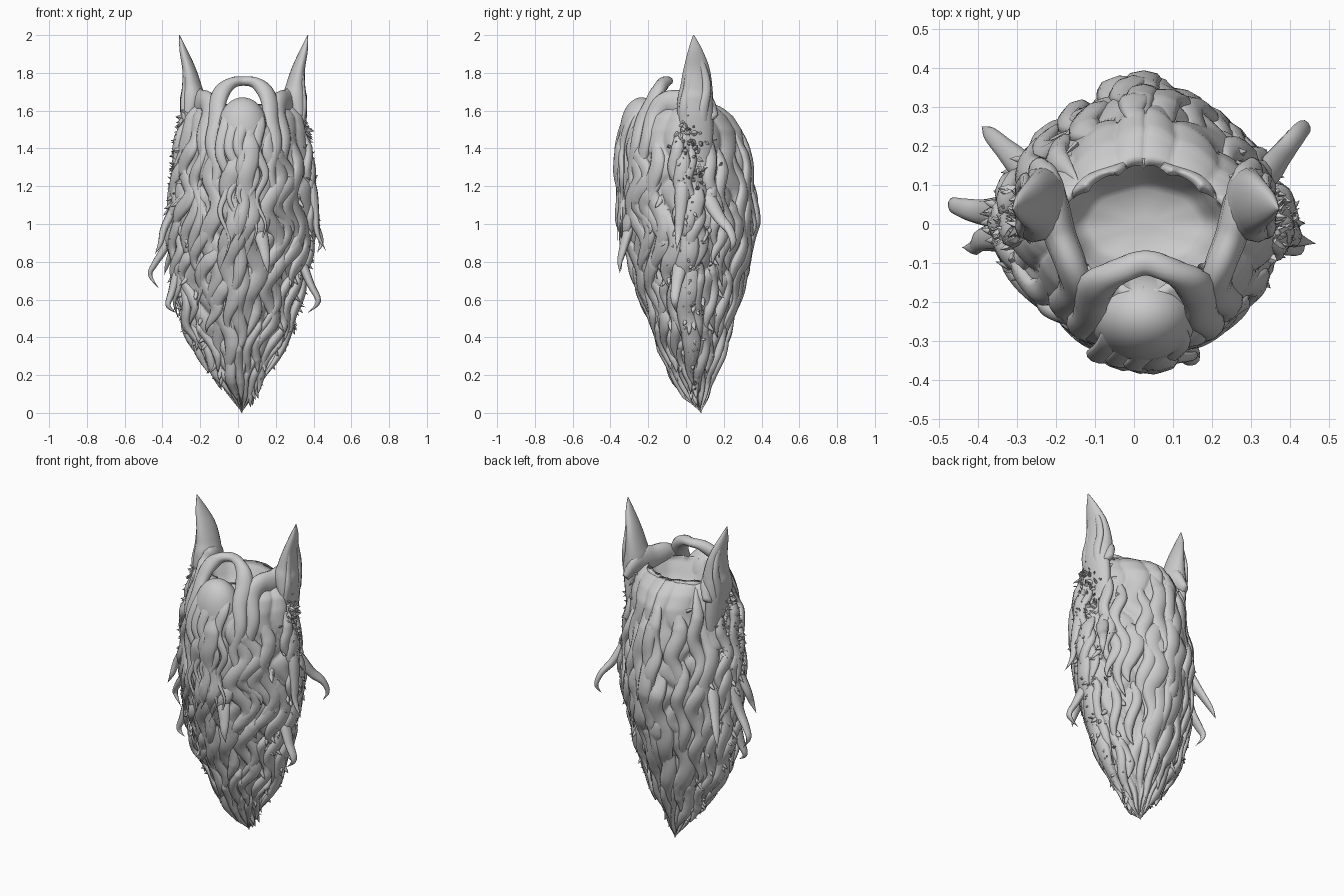
import bpy, bmesh, random
from math import sin, cos, pi, copysign
from mathutils import Vector

if "Cube" in bpy.data.objects:
    bpy.data.objects.remove(bpy.data.objects["Cube"])

random.seed(7)
CX = 0.02

# Silhouette read per height: z, front y, back y, left x, right x
PROFILE = [
    (0.00, .075, .085, .015, .025), (0.08, -.02, .13, -.05, .085),
    (0.20, -.09, .16, -.14, .155), (0.30, -.13, .20, -.20, .215),
    (0.45, -.19, .24, -.295, .30), (0.60, -.24, .285, -.34, .34),
    (0.80, -.31, .35, -.36, .38), (1.00, -.36, .385, -.375, .415),
    (1.20, -.375, .365, -.365, .41), (1.40, -.385, .335, -.34, .39),
    (1.50, -.365, .32, -.325, .385), (1.57, -.32, .28, -.31, .37),
    (1.615, -.25, .225, -.28, .33), (1.635, -.20, .18, -.24, .29)]
TOP = 1.635


def extents(z):
    z = min(max(z, 0), TOP)
    for a, b in zip(PROFILE, PROFILE[1:]):
        if z <= b[0]:
            f = (z - a[0]) / (b[0] - a[0])
            return [a[i] + (b[i] - a[i]) * f for i in range(1, 5)]


def surf(th, z, off=0.0):
    """Point on the beard envelope (diamond-like oval), moved outward by off."""
    f, b, l, r = extents(z)
    c, s = cos(th), sin(th)
    n = 2 / 1.45
    ax, ay = (r - l) / 2, (b - f) / 2
    ax, ay = max(ax + off, ax * .4), max(ay + off, ay * .4)
    return Vector(((l + r) / 2 + ax * copysign(abs(c) ** n, c),
                   (f + b) / 2 + ay * copysign(abs(s) ** n, s), z))


def smooth_path(ctrl, steps=7):
    """Catmull-Rom through control tuples of any length."""
    out = []
    for i in range(len(ctrl) - 1):
        p = [ctrl[max(i - 1, 0)], ctrl[i], ctrl[i + 1], ctrl[min(i + 2, len(ctrl) - 1)]]
        for k in range(steps):
            t = k / steps
            out.append([.5 * (2 * b + (c - a) * t + (2 * a - 5 * b + 4 * c - d) * t * t
                              + (3 * b - a - 3 * c + d) * t ** 3) for a, b, c, d in zip(*p)])
    return out + [list(ctrl[-1])]


def lock(bm, rows, seg=8):
    """Sweep an ellipse along rows of x, y, z, half width, half thickness."""
    pts = [Vector(r[:3]) for r in rows]
    rings = []
    for i, p in enumerate(pts):
        t = (pts[min(i + 1, len(pts) - 1)] - pts[max(i - 1, 0)]).normalized()
        n = Vector((p.x - CX, p.y - .02, 0.001))
        n = (n - t * n.dot(t)).normalized()
        side = t.cross(n)
        w, h = max(rows[i][3], .001), max(rows[i][4], .001)
        rings.append([bm.verts.new(p + side * w * cos(2 * pi * k / seg) + n * h * sin(2 * pi * k / seg))
                      for k in range(seg)])
    for a, b in zip(rings, rings[1:]):
        for k in range(seg):
            bm.faces.new((a[k], a[(k + 1) % seg], b[(k + 1) % seg], b[k]))
    bm.faces.new(rings[0][::-1])
    bm.faces.new(rings[-1])


def finish(bm, name, smooth=True):
    bmesh.ops.recalc_face_normals(bm, faces=bm.faces)
    me = bpy.data.meshes.new(name)
    bm.to_mesh(me)
    bm.free()
    for p in me.polygons:
        p.use_smooth = smooth
    ob = bpy.data.objects.new(name, me)
    bpy.context.collection.objects.link(ob)
    return ob


# Beard core: rippled envelope with a bowl-shaped chin hollow on top
bm = bmesh.new()
NT, NZ = 224, 130
rings = []
for j in range(NZ + 1):
    z = TOP * j / NZ
    ring = []
    for i in range(NT):
        th = 2 * pi * i / NT
        calm = min(1, max(.1, (1.6 - z) * 3))
        wave = 1.1 * sin(z * 19 + 2 * sin(2 * th)) * calm
        groove = abs(sin(8 * th + wave)) ** .6
        ring.append(bm.verts.new(surf(th, z, -.042 + .034 * groove * (.4 + .6 * calm))))
    rings.append(ring)
# hollow: half width, half depth, height
for ax, ay, z in ((.215, .165, 1.625), (.20, .15, 1.60), (.185, .125, 1.55),
                  (.165, .105, 1.505), (.14, .085, 1.485), (.03, .02, 1.48)):
    rings.append([bm.verts.new((.025 + ax * cos(2 * pi * i / NT) * (1 + .02 * cos(16 * pi * i / NT)),
                                .0 + ay * sin(2 * pi * i / NT) * (1 + .02 * cos(16 * pi * i / NT)), z))
                  for i in range(NT)])
for a, b in zip(rings, rings[1:]):
    for i in range(NT):
        bm.faces.new((a[i], a[(i + 1) % NT], b[(i + 1) % NT], b[i]))
bm.faces.new(rings[-1])
bm.faces.new(rings[0][::-1])
finish(bm, "beard_core")

# Wavy locks in overlapping tiers: count, top z, shortest and longest end, width
bm = bmesh.new()
for count, top, lo, hi, width in ((24, 1.61, .5, 1.05, .042), (20, 1.30, .3, .8, .046),
                                  (20, .95, .12, .5, .041), (16, .55, .02, .22, .028)):
    for i in range(count):
        th = 2 * pi * (i + random.uniform(-.4, .4)) / count
        z0 = top + random.uniform(-.14, .01)
        z1 = random.uniform(lo, hi)
        phase = 2 * sin(2 * th) + random.uniform(-1, 1)
        freq = random.uniform(17, 23)
        swing = random.uniform(.07, .14) * (1 if sin(th) < .2 else .6)
        flick = random.uniform(0, .04) * (.3 + .7 * abs(cos(th)))
        wid = width * random.uniform(.7, 1.25)
        rows = []
        n = 44
        for k in range(n + 1):
            t = k / n
            z = z0 + (z1 - z0) * t
            calm = min(1, .1 + max(0, 1.6 - z) * 2.5)
            start = min(1, t * 4)
            off = -.045 + .025 * start + .009 * sin(z * freq + phase + 1.5) * calm + flick * t ** 4
            p = surf(th + swing * calm * sin(z * freq + phase), z, off)
            taper = start ** .7 * min(1, (1 - t) * 3.5) ** .8
            rows.append((*p, wid * taper, .024 * taper))
        lock(bm, rows)
finish(bm, "wavy_locks")

# Lip tuft: rounded mound under the mouth running into wavy strands
bm = bmesh.new()
bmesh.ops.create_uvsphere(bm, u_segments=40, v_segments=24, radius=1)
for v in bm.verts:
    v.co = Vector((.025 + v.co.x * .14, -.235 + v.co.y * .118, 1.44 + copysign(abs(v.co.z) ** .8, v.co.z) * .23))
for k in (-2, -1, 0, 1, 2):
    d = abs(k) * .011
    j = random.uniform(-.25, .1)
    pts = [(.025 + .016 * k, -.19, 1.645 - d, .018, .01), (.025 + .03 * k, -.26 + d, 1.63 - d, .03, .012),
           (.025 + .045 * k, -.33 + d, 1.53, .032, .014)]
    for m in range(1, 6):
        pts.append((.025 + .048 * k + .025 * (-1) ** m, -.362 + d, 1.53 - m * (.13 - j * .1),
                    .034 * (1 - m / 5.05), .02 * (1 - m / 5.05)))
    lock(bm, smooth_path(pts), 10)
finish(bm, "lip_tuft")

# Moustache: one arched strand drooping on both sides of the mouth
half = [(.06, -.118, 1.747, .030, .034), (.115, -.15, 1.70, .046, .036), (.14, -.185, 1.63, .05, .034),
        (.145, -.235, 1.54, .045, .03), (.17, -.265, 1.42, .036, .026), (.14, -.285, 1.28, .03, .022),
        (.17, -.275, 1.14, .018, .014), (.15, -.27, 1.04, .002, .002)]
bm = bmesh.new()
lock(bm, smooth_path([(.03 - h[0], *h[1:]) for h in reversed(half)]
                     + [(.03, -.10, 1.757, .025, .032)] + [(.03 + h[0], *h[1:]) for h in half]), 12)
finish(bm, "moustache")

# Sideburns: tall flat points, with a cheek band running to the moustache
for s, side in ((-1, "left"), (1, "right")):
    def mir(rows):
        return smooth_path([(.03 + s * r[0], *r[1:]) for r in rows])
    bm = bmesh.new()
    lock(bm, mir([(.27, .06, 1.15, .03, .02), (.28, .06, 1.4, .08, .035), (.285, .05, 1.57, .095, .05),
                  (.272, .05, 1.66, .095, .065), (.275, .055, 1.73, .085, .052), (.29, .055, 1.82, .07, .035),
                  (.32, .048, 1.92, .038, .02), (.34, .04, 2.0, .003, .002)]), 16)
    # twisted strand ridges on the outer face
    for y in (-.01, .04, .09):
        lock(bm, mir([(.28, y, 1.4, .02, .012), (.318, y, 1.6, .028, .016), (.312, y + .02, 1.72, .024, .014),
                      (.312, .055 + (y - .04) * .7, 1.83, .018, .01), (.335, .045, 1.95, .003, .003)]))
    finish(bm, side + "_sideburn")
    bm = bmesh.new()
    lock(bm, mir([(.28, .15, 1.56, .03, .02), (.25, .07, 1.63, .085, .045), (.22, -.03, 1.635, .075, .042),
                  (.19, -.11, 1.64, .06, .04), (.18, -.17, 1.58, .05, .035),
                  (.215, -.205, 1.45, .04, .03), (.195, -.235, 1.3, .03, .02), (.225, -.20, 1.12, .003, .003)]), 12)
    finish(bm, side + "_cheek_band")

# Large stray curls leaving the outline, rooted inside the beard
bm = bmesh.new()
for path in (
        [(-.30, .03, 1.14), (-.34, .03, 1.0), (-.39, .03, .87), (-.44, .04, .79), (-.465, .05, .73), (-.42, .04, .66)],
        [(-.29, -.03, 1.22), (-.33, -.03, 1.1), (-.39, -.04, .98), (-.41, -.06, .90), (-.44, -.06, .84)],
        [(.29, .09, 1.24), (.34, .13, 1.12), (.38, .18, 1.03), (.42, .23, .97), (.44, .25, .90), (.42, .23, .85)],
        [(.34, -.02, 1.32), (.39, -.02, 1.2), (.41, -.03, 1.06), (.42, -.04, .95), (.465, -.05, .86)],
        [(.29, -.02, .92), (.34, -.03, .79), (.385, -.05, .68), (.425, -.06, .59), (.37, -.05, .53)],
        [(-.26, .12, 1.1), (-.29, .15, 1.0), (-.33, .19, .90), (-.37, .23, .80), (-.39, .25, .73)],
        [(-.27, -.02, .86), (-.32, -.03, .74), (-.35, -.04, .64), (-.37, -.05, .57), (-.33, -.05, .53)],
        [(.10, -.27, 1.05), (.12, -.31, .95), (.14, -.335, .86), (.15, -.35, .80), (.16, -.35, .74)]):
    m = len(path) - 1
    lock(bm, smooth_path([(*p, .045 * (1 - k / m) ** .6 * min(1, .4 + k), .03 * (1 - k / m) ** .6 * min(1, .4 + k))
                          for k, p in enumerate(path)]), 10)
finish(bm, "stray_curls")

# Ragged lock tips: curled points breaking up the lower and side outline
bm = bmesh.new()
for i in range(90):
    th = random.uniform(-.7, .7) + (pi if i % 2 else 0)
    z = random.uniform(.16, 1.2)
    size = random.uniform(.05, .12)
    bend = random.uniform(-.15, .15)
    lock(bm, smooth_path([(*surf(th + bend * t * t, z - size * t * 1.2, -.06 + .085 * t ** 1.3),
                           .028 * (1 - t) ** .6, .022 * (1 - t) ** .6)
                          for t in (0, .3, .6, .85, 1)], 4), 6)
finish(bm, "ragged_tips")

# Frizz: short sharp hairs along both side seams, just behind the sideburns
bm = bmesh.new()
for i in range(380):
    turn = random.gauss(.2, .22)
    th = turn if i % 2 else pi - turn
    z = random.choice((random.uniform(.1, 1.55), random.uniform(1.2, 1.64)))
    a = surf(th, z, -.02)
    out = Vector((copysign(.8, cos(th)), random.uniform(-1, 1), random.uniform(-1.2, .8))).normalized()
    b = a + out * random.uniform(.02, .05)
    w = random.uniform(.005, .016)
    lock(bm, [(*a, w, w * .6), (*((a + b) / 2), w * .9, w * .5), (*b, .001, .001)], 4)
finish(bm, "side_frizz", False)
